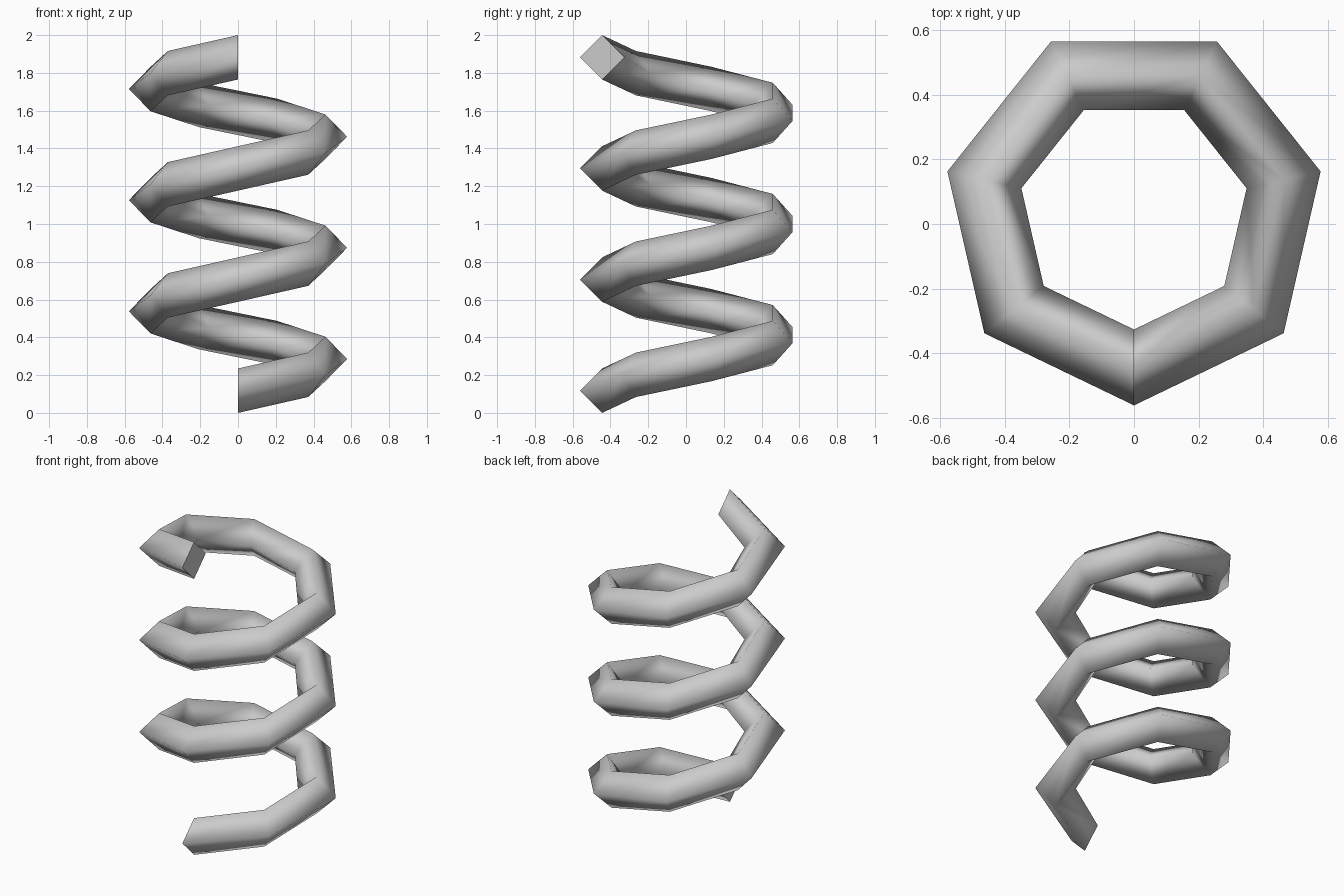
import bpy, bmesh
from math import sin, cos, pi

if "Cube" in bpy.data.objects:
    bpy.data.objects.remove(bpy.data.objects["Cube"])

TURNS, STEPS = 3, 7
RADIUS, HALF = 0.475, 0.1175      # helix radius, half diagonal of diamond section
Y_SHIFT = 0.031                   # seven-sided outline is centred by its bounds
RISE = (2 - 2 * HALF) / (TURNS * STEPS)

bm = bmesh.new()

# Diamond sections along the helix, starting at the front
rings = []
for i in range(TURNS * STEPS + 1):
    a = -pi / 2 + i * 2 * pi / STEPS
    z = HALF + i * RISE
    ring = []
    for dr, dz in ((HALF, 0), (0, HALF), (-HALF, 0), (0, -HALF)):
        r = RADIUS + dr
        ring.append(bm.verts.new((r * cos(a), r * sin(a) + Y_SHIFT, z + dz)))
    rings.append(ring)

# Smooth coil sides
for lo, hi in zip(rings, rings[1:]):
    for j in range(4):
        k = (j + 1) % 4
        bm.faces.new((lo[j], lo[k], hi[k], hi[j])).smooth = True

# Flat end caps with crisp borders
for ring in (rings[0], rings[-1]):
    cap = bm.faces.new(ring)
    for e in cap.edges:
        e.smooth = False

bmesh.ops.recalc_face_normals(bm, faces=bm.faces)
mesh = bpy.data.meshes.new("spring_coil")
bm.to_mesh(mesh)
bm.free()
bpy.context.collection.objects.link(bpy.data.objects.new("spring_coil", mesh))
